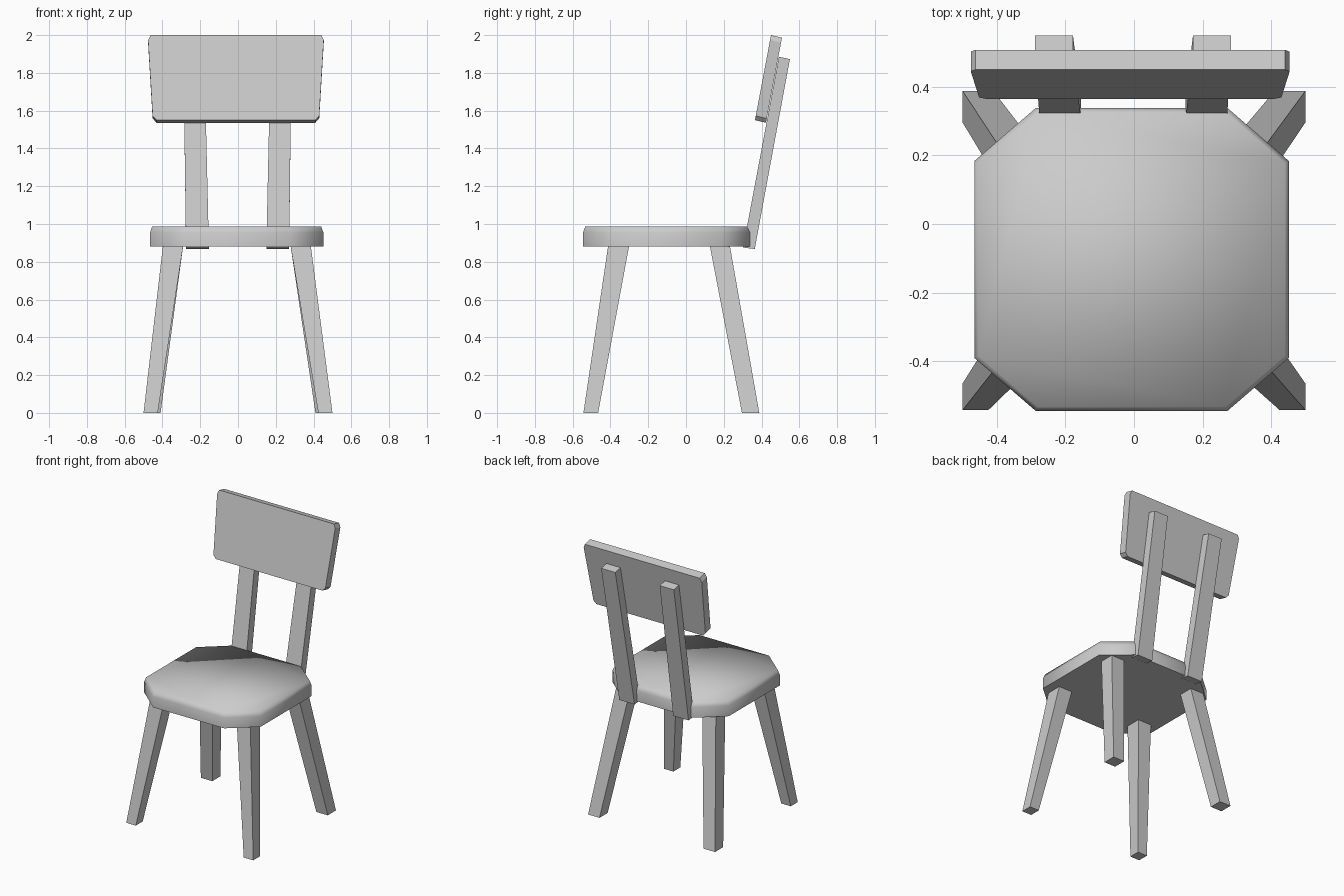
import bpy

default_cube = bpy.data.objects.get("Cube")
if default_cube:
    bpy.data.objects.remove(default_cube, do_unlink=True)

# One plain grey finish for the whole chair
grey = bpy.data.materials.new("light grey")
grey.use_nodes = True
colour = (0.6, 0.6, 0.6, 1)
grey.diffuse_color = colour
grey.node_tree.nodes["Principled BSDF"].inputs["Base Color"].default_value = colour


def loft(name, rings):
    """Skin a closed solid through rings that share one vertex count."""
    n = len(rings[0])
    verts = [p for ring in rings for p in ring]
    faces = [tuple(reversed(range(n))), tuple(range(len(verts) - n, len(verts)))]
    for r in range(len(rings) - 1):
        for i in range(n):
            j = (i + 1) % n
            faces.append((r * n + i, r * n + j, (r + 1) * n + j, (r + 1) * n + i))
    mesh = bpy.data.meshes.new(name)
    mesh.from_pydata(verts, [], faces)
    mesh.materials.append(grey)
    obj = bpy.data.objects.new(name, mesh)
    bpy.context.collection.objects.link(obj)
    return obj


def rect(side, x0, x1, y0, y1, z0, z1, shift=0):
    """Counter-clockwise rectangle; z0 at its front edge, z1 at its back edge."""
    pts = [(x0, y0, z0), (x1, y0, z0), (x1, y1, z1), (x0, y1, z1)]
    pts = [(side * x + shift, y, z) for x, y, z in pts]
    return pts if side > 0 else pts[::-1]


SEAT_BOTTOM = 0.88

# Splayed legs and leaning back posts, one pair per side
for side, label in ((1, "left"), (-1, "right")):
    loft("front_leg_" + label, [
        rect(side, 0.425, 0.50, -0.543, -0.465, 0, 0),
        rect(side, 0.285, 0.392, -0.413, -0.302, SEAT_BOTTOM, SEAT_BOTTOM, -0.006)])
    loft("back_leg_" + label, [
        rect(side, 0.41, 0.50, 0.296, 0.388, 0, 0),
        rect(side, 0.285, 0.392, 0.127, 0.233, SEAT_BOTTOM, SEAT_BOTTOM, -0.006)])
    loft("back_post_" + label, [
        rect(side, 0.152, 0.273, 0.302, 0.364, 0.875, 0.868, -0.002),
        rect(side, 0.175, 0.286, 0.492, 0.55, 1.885, 1.873, -0.003)])


# Seat: cut-corner slab with a softened upper rim
def octagon(inset, z):
    hx, hy, cx, cy = 0.459 - inset, 0.4415 - inset, 0.28 - inset / 2, 0.287 - inset / 2
    corner = [(hx, -cy), (hx, cy), (cx, hy), (-cx, hy),
              (-hx, cy), (-hx, -cy), (-cx, -hy), (cx, -hy)]
    return [(x - 0.007, y - 0.1035, z) for x, y in corner]


seat = loft("seat", [octagon(0, SEAT_BOTTOM), octagon(0, 0.955), octagon(0.012, 0.988)])
for face in seat.data.polygons:
    face.use_smooth = face.index != 0
for edge in seat.data.edges:
    if max(edge.vertices) < 8:
        edge.use_edge_sharp = True


# Backrest: leaning panel, wider at the top, with clipped corners
def backrest_ring(dy, dz):
    half = [(0.42, 0), (0.441, 0.05), (0.465, 0.94), (0.452, 1)]
    outline = half + [(-x, t) for x, t in reversed(half)]
    return [(x - 0.011, 0.365 + 0.085 * t + dy, 1.55 + 0.45 * t + dz) for x, t in outline]


loft("backrest", [backrest_ring(0.058, -0.014), backrest_ring(0, 0)])
